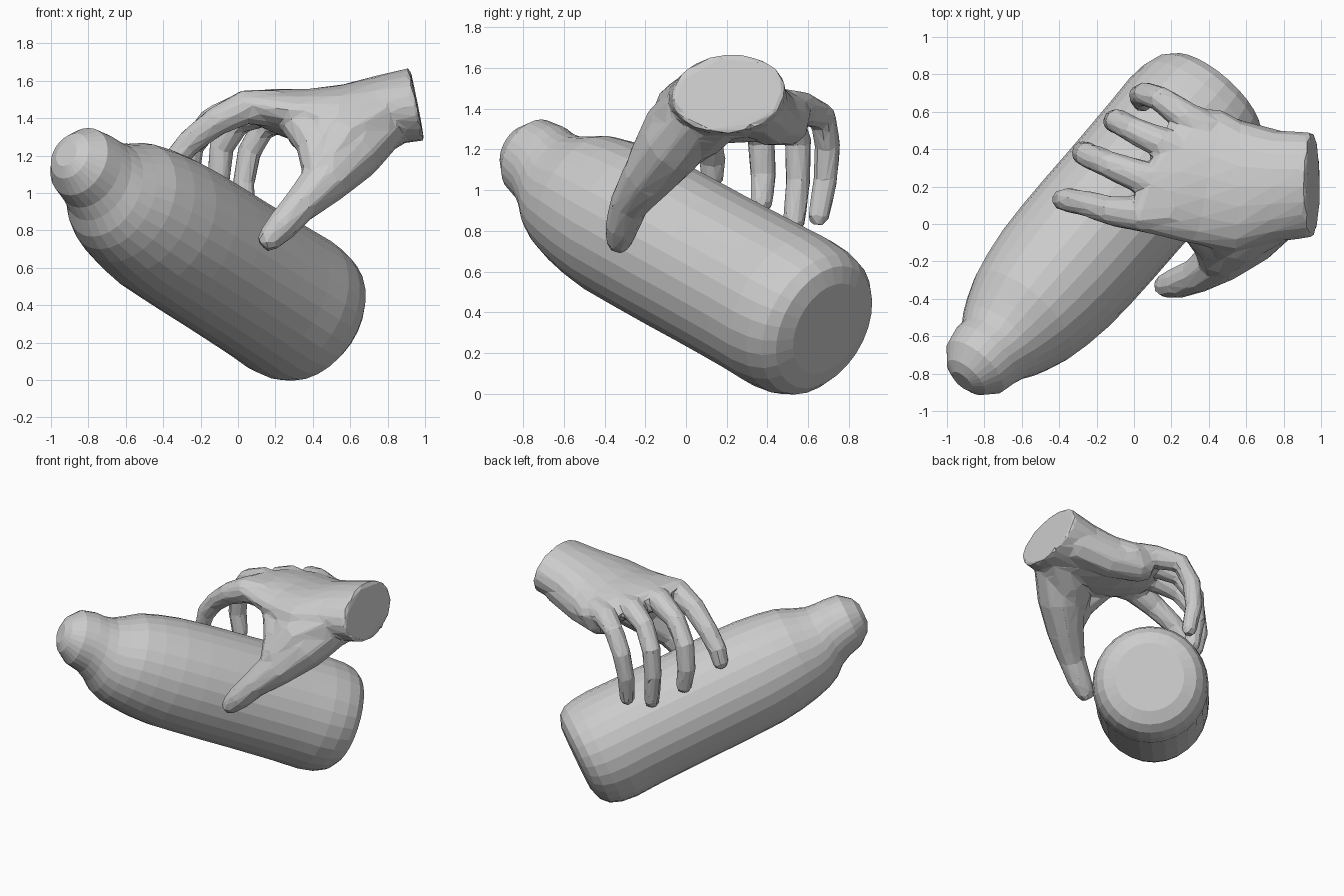
import bpy, bmesh
from math import sin, cos, pi
from mathutils import Vector

Z = Vector((0, 0, 1))


def loft(bm, rings):
    """Skin a list of equal-sized point rings and cap both ends."""
    loops = [[bm.verts.new(p) for p in r] for r in rings]
    n = len(loops[0])
    for a, b in zip(loops, loops[1:]):
        for i in range(n):
            j = (i + 1) % n
            bm.faces.new((a[i], a[j], b[j], b[i]))
    bm.faces.new(loops[0][::-1])
    bm.faces.new(loops[-1])


def ring(c, u, v, ru, rv, n):
    return [c + u * ru * cos(2 * pi * i / n) + v * rv * sin(2 * pi * i / n) for i in range(n)]


def finger(bm, pts, n=10, grow=0.006):
    """Rounded tube through (x, y, z, radius) points."""
    c = [Vector(p[:3]) for p in pts]
    r = [p[3] + grow for p in pts]
    end = (c[-1] - c[-2]).normalized()
    c.append(c[-1] + end * r[-1] * 0.7)
    r.append(r[-1] * 0.65)
    rings = []
    side = None
    for i, p in enumerate(c):
        d = (c[min(i + 1, len(c) - 1)] - c[max(i - 1, 0)]).normalized()
        s = side if side else Vector((0.2, 1, 0))
        side = (s - d * s.dot(d)).normalized()
        rings.append(ring(p, side, d.cross(side), r[i], r[i], n))
    loft(bm, rings)


def finish(bm, name):
    bmesh.ops.recalc_face_normals(bm, faces=bm.faces[:])
    me = bpy.data.meshes.new(name)
    bm.to_mesh(me)
    bm.free()
    ob = bpy.data.objects.new(name, me)
    bpy.context.collection.objects.link(ob)
    return ob


# Bottle: tilted revolved body, (distance along axis, radius, upward offset)
axis = Vector((0.62, 0.685, -0.38)).normalized()
side = axis.cross(Z).normalized()
up = side.cross(axis)
knob = Vector((-0.79, -0.70, 1.12))
profile = [(-0.21, 0.07, 0.01), (-0.18, 0.13, 0.01), (-0.10, 0.195, 0.01), (0, 0.215, 0.0),
           (0.07, 0.235, -0.025), (0.14, 0.27, -0.055), (0.22, 0.305, -0.06),
           (0.33, 0.345, -0.05), (0.46, 0.37, -0.05), (0.62, 0.388, -0.05),
           (0.8, 0.393, -0.048), (1.0, 0.395, -0.048), (1.2, 0.395, -0.048),
           (1.4, 0.397, -0.048), (1.6, 0.40, -0.048), (1.76, 0.405, -0.05),
           (1.87, 0.395, -0.048), (1.95, 0.37, -0.042), (2.0, 0.325, -0.035), (2.03, 0.24, -0.03)]
bm = bmesh.new()
rings = []
for s, r, o in profile:
    slim = min(1.0, 0.95 + 0.06 * abs(s)) if s > 0.05 else 1.0
    drift = side * (0.012 - 0.018 * max(s, 0)) if s > 0.05 else side * 0
    rings.append(ring(knob + axis * s + up * o + drift, side, up, r * slim, r, 28))
loft(bm, rings)
finish(bm, "bottle")

# Palm and wrist: (x, y, z, half width, half thickness, slant of knuckle line, lean, roll)
bm = bmesh.new()
palm = [(0.958, 0.21, 1.475, 0.28, 0.195, 0.0, -0.2, 0.06), (0.75, 0.20, 1.44, 0.30, 0.185, 0.0, -0.1, 0),
        (0.56, 0.20, 1.405, 0.35, 0.175, 0.05, 0, -0.04), (0.40, 0.25, 1.40, 0.36, 0.155, 0.2, 0, -0.08),
        (0.24, 0.28, 1.425, 0.34, 0.125, 0.4, 0, -0.12), (0.11, 0.27, 1.453, 0.29, 0.09, 0.45, 0, -0.12),
        (0.06, 0.27, 1.455, 0.24, 0.05, 0.45, 0, -0.12)]
rings = []
for x, y, z, w, h, slant, lean, roll in palm:
    rings.append(ring(Vector((x, y, z)), Vector((slant, 1, roll)), Vector((lean, 0, 1)), w, h, 20))
loft(bm, rings)

# Thumb and four curled fingers
digits = [
    [(0.77, 0.06, 1.37, 0.14), (0.62, -0.06, 1.22, 0.155), (0.46, -0.19, 1.06, 0.125),
     (0.33, -0.28, 0.93, 0.09), (0.23, -0.315, 0.82, 0.08), (0.165, -0.33, 0.75, 0.062)],
    [(0.22, 0.07, 1.45, 0.10), (0.04, 0.05, 1.46, 0.09), (-0.12, 0.07, 1.38, 0.075),
     (-0.26, 0.11, 1.27, 0.065), (-0.36, 0.13, 1.15, 0.06), (-0.385, 0.13, 1.06, 0.052)],
    [(0.22, 0.22, 1.45, 0.09), (0.04, 0.25, 1.46, 0.085), (-0.14, 0.32, 1.39, 0.068),
     (-0.25, 0.37, 1.25, 0.064), (-0.27, 0.38, 1.08, 0.06), (-0.24, 0.37, 0.93, 0.052)],
    [(0.30, 0.38, 1.43, 0.09), (0.15, 0.43, 1.44, 0.08), (0.0, 0.50, 1.38, 0.066),
     (-0.09, 0.55, 1.24, 0.062), (-0.105, 0.55, 1.05, 0.057), (-0.08, 0.53, 0.835, 0.05)],
    [(0.40, 0.50, 1.40, 0.09), (0.28, 0.57, 1.40, 0.08), (0.14, 0.67, 1.36, 0.064),
     (0.06, 0.695, 1.22, 0.06), (0.03, 0.685, 1.05, 0.055), (0.045, 0.65, 0.865, 0.048)],
]
# Web between thumb and index, thumb mount, and heel of the palm
flesh = [
    [(0.30, 0.04, 1.42, 0.10), (0.41, -0.09, 1.27, 0.10), (0.45, -0.19, 1.11, 0.10)],
    [(0.74, 0.03, 1.40, 0.14), (0.56, -0.08, 1.29, 0.14), (0.46, -0.18, 1.13, 0.11)],
    [(0.45, 0.02, 1.42, 0.12), (0.50, -0.07, 1.31, 0.12), (0.52, -0.12, 1.20, 0.12)],
    [(0.82, 0.16, 1.40, 0.15), (0.66, 0.05, 1.31, 0.16), (0.54, -0.04, 1.24, 0.14)],
    [(0.82, 0.34, 1.42, 0.14), (0.56, 0.42, 1.35, 0.13), (0.36, 0.50, 1.33, 0.11)],
]
for d in digits + flesh:
    finger(bm, d)
hand = finish(bm, "hand")

# Fuse the hand into one skin, soften the joins, then reduce to low-poly facets
m = hand.modifiers.new("fuse", 'REMESH')
m.mode = 'VOXEL'
m.voxel_size = 0.016
m = hand.modifiers.new("soften", 'SMOOTH')
m.factor = 0.5
m.iterations = 6
m = hand.modifiers.new("facets", 'DECIMATE')
m.ratio = 0.04
